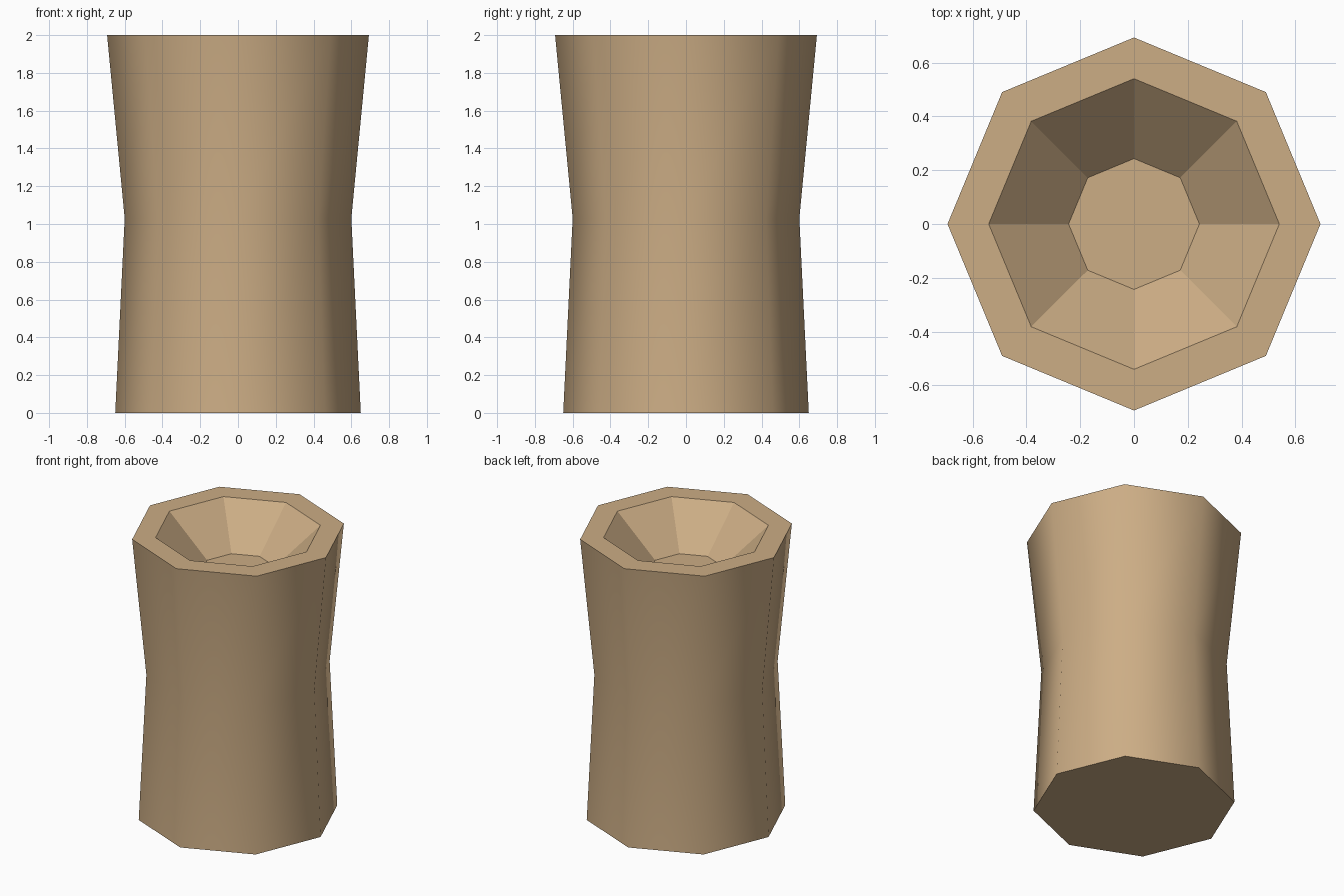
import bpy
import math

if "Cube" in bpy.data.objects:
    bpy.data.objects.remove(bpy.data.objects["Cube"])

SIDES = 8
# Profile (radius, height) from the outer base, over the rim, down into the hollow
PROFILE = [(0.65, 0.0), (0.60, 1.03), (0.693, 2.0), (0.54, 2.0), (0.243, 1.73)]

# Lathe the profile into eight-sided rings
verts = [(r * math.cos(i * math.tau / SIDES), r * math.sin(i * math.tau / SIDES), z)
         for r, z in PROFILE for i in range(SIDES)]
faces, smooth = [], []
for ring in range(len(PROFILE) - 1):
    for i in range(SIDES):
        j = (i + 1) % SIDES
        a, b = ring * SIDES, (ring + 1) * SIDES
        faces.append((a + i, a + j, b + j, b + i))
        smooth.append(ring < 2)          # only the outer wall is smooth

# Base underside and floor of the hollow
last = (len(PROFILE) - 1) * SIDES
faces += [tuple(reversed(range(SIDES))), tuple(range(last, last + SIDES))]
smooth += [False, False]

mesh = bpy.data.meshes.new("hollow_pillar")
mesh.from_pydata(verts, [], faces)
mesh.polygons.foreach_set("use_smooth", smooth)

# Single tan colour
tan = bpy.data.materials.new("tan")
tan.diffuse_color = (0.604, 0.418, 0.235, 1.0)
tan.use_nodes = True
tan.node_tree.nodes["Principled BSDF"].inputs["Base Color"].default_value = tan.diffuse_color
mesh.materials.append(tan)
mesh.update()

pillar = bpy.data.objects.new("hollow_pillar", mesh)
bpy.context.collection.objects.link(pillar)
